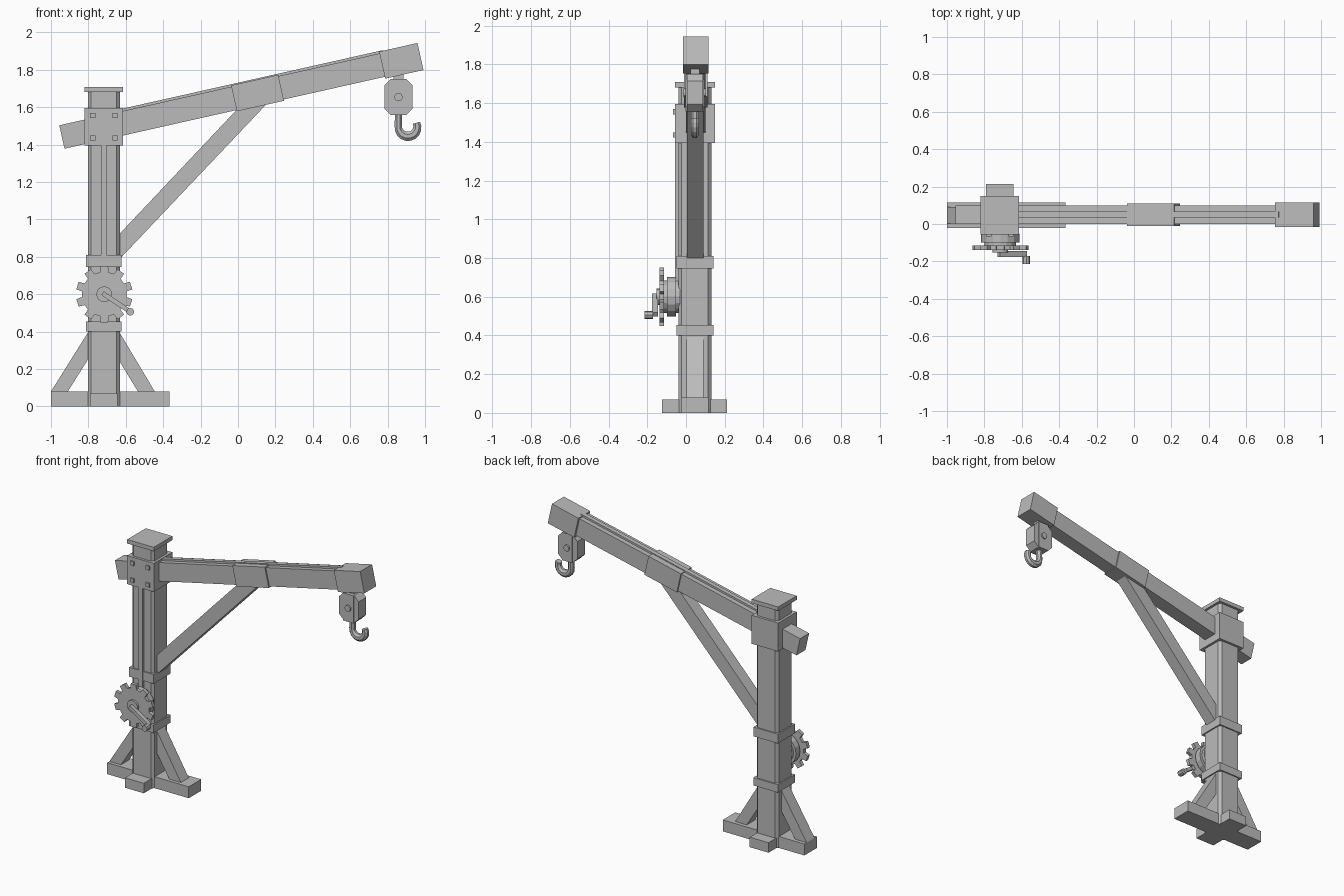
import bpy, bmesh
from math import sin, cos, pi, atan2, radians
from mathutils import Matrix, Vector

cube = bpy.data.objects.get("Cube")
if cube:
    bpy.data.objects.remove(cube, do_unlink=True)

grey = bpy.data.materials.new("plain_grey")
grey.use_nodes = True
COLOUR = (0.5, 0.5, 0.5, 1)
grey.diffuse_color = COLOUR
grey.node_tree.nodes["Principled BSDF"].inputs["Base Color"].default_value = COLOUR

PX, PY = -0.717, 0.046            # post centre
BEAM = Vector((0.0, 0.05, 1.652))  # point on the beam axis
TILT = atan2(0.2244, 1)


def add(name, bm, matrix=Matrix()):
    bmesh.ops.recalc_face_normals(bm, faces=bm.faces)
    me = bpy.data.meshes.new(name)
    bm.to_mesh(me)
    bm.free()
    me.materials.append(grey)
    ob = bpy.data.objects.new(name, me)
    ob.matrix_world = matrix
    bpy.context.collection.objects.link(ob)
    return ob


def prism(name, pts, y0, y1, matrix=Matrix()):
    """Extrude an x-z outline along y."""
    bm = bmesh.new()
    face = bm.faces.new([bm.verts.new((x, y0, z)) for x, z in pts])
    ext = bmesh.ops.extrude_face_region(bm, geom=[face])["geom"]
    moved = [v for v in ext if isinstance(v, bmesh.types.BMVert)]
    bmesh.ops.translate(bm, verts=moved, vec=(0, y1 - y0, 0))
    return add(name, bm, matrix)


def box(name, x0, x1, y0, y1, z0, z1, matrix=Matrix()):
    return prism(name, [(x0, z0), (x1, z0), (x1, z1), (x0, z1)], y0, y1, matrix)


def disc(name, x, z, r, y0, y1, sides=16):
    pts = [(x + r * cos(2 * pi * i / sides), z + r * sin(2 * pi * i / sides))
           for i in range(sides)]
    return prism(name, pts, y0, y1)


def collar(name, half, z0, z1):
    return box(name, PX - half, PX + half, PY - half, PY + half, z0, z1)


# Crossed feet
box("foot_long", -1, -0.367, -0.022, 0.116, 0, 0.08)
box("foot_cross", PX - 0.073, PX + 0.073, -0.125, 0.213, 0, 0.07)

# Post with chamfered corners
post = collar("post", 0.086, 0, 1.68)
bm = bmesh.new()
bm.from_mesh(post.data)
upright = [e for e in bm.edges if abs(e.verts[0].co.z - e.verts[1].co.z) > 1]
bmesh.ops.bevel(bm, geom=upright, offset=0.018, segments=1, affect='EDGES')
bm.to_mesh(post.data)
bm.free()

# Collars, head bracket and cap
collar("lower_band", 0.095, 0.40, 0.455)
collar("upper_band", 0.095, 0.745, 0.81)
collar("head_bracket", 0.103, 1.395, 1.595)
collar("post_cap", 0.103, 1.68, 1.708)
for sx in (-1, 1):
    for sz in (-1, 1):
        x, z = PX + sx * 0.06, 1.495 + sz * 0.06
        box("bracket_rivet", x - 0.014, x + 0.014, -0.067, -0.05, z - 0.014, z + 0.014)

# Foot braces and the long diagonal strut
prism("foot_brace_right", [(-1, 0.08), (-0.91, 0.08), (-0.79, 0.27), (-0.79, 0.415)], 0.002, 0.09)
prism("foot_brace_left", [(-0.445, 0.08), (-0.535, 0.08), (-0.645, 0.26), (-0.645, 0.415)], 0.002, 0.09)
prism("boom_strut", [(-0.65, 0.77), (-0.65, 0.905), (0.02, 1.615), (0.175, 1.64)], 0.004, 0.09)

# Tilted boom, built along its own axis
tilt = Matrix.Translation(BEAM) @ Matrix.Rotation(-TILT, 4, 'Y')
box("boom", -0.965, 0.95, -0.05, 0.05, -0.064, 0.064, tilt)
box("boom_sleeve", -0.022, 0.236, -0.06, 0.06, -0.071, 0.071, tilt)
box("boom_end", 0.79, 1.0, -0.066, 0.066, -0.074, 0.074, tilt)
box("boom_rope", -0.66, 0.81, -0.016, 0.016, 0.05, 0.077, tilt)
box("post_rope", PX - 0.015, PX + 0.015, -0.056, -0.03, 0.6, 1.42)

# Winch drum, gear and crank
GX, GZ = -0.715, 0.6
disc("winch_drum", GX, GZ, 0.085, -0.118, -0.03)
disc("drum_flange", GX, GZ, 0.103, -0.098, -0.052)
TEETH = 10
outline = []
for i in range(TEETH):
    for off, r in ((-0.3, 0.12), (-0.22, 0.152), (0.22, 0.152), (0.3, 0.12)):
        a = pi / 2 + (i + off) * 2 * pi / TEETH
        outline.append((GX + r * cos(a), GZ + r * sin(a)))
prism("winch_gear", outline, -0.138, -0.114)
disc("winch_hub", GX, GZ, 0.042, -0.152, -0.11)
HX, HZ = -0.576, 0.506
swing = Matrix.Translation((GX, 0, GZ)) @ Matrix.Rotation(-atan2(HZ - GZ, HX - GX), 4, 'Y')
box("crank_arm", -0.01, 0.165, -0.176, -0.145, -0.012, 0.012, swing)
disc("crank_handle", HX, HZ, 0.021, -0.215, -0.17, 8)

# Pulley block below the boom end
KX, KZ = 0.858, 1.654
w, h, c = 0.076, 0.097, 0.036
block = [(w, c - h), (w, h - c), (w - c, h), (c - w, h),
         (-w, h - c), (-w, c - h), (c - w, -h), (w - c, -h)]
prism("pulley_block", [(KX + x, KZ + z) for x, z in block], 0.004, 0.088)
box("pulley_strap", KX - 0.04, KX + 0.04, -0.002, 0.094, KZ - h, KZ + h)
box("pulley_hanger", KX - 0.027, KX + 0.027, 0.022, 0.07, KZ + 0.08, 1.81)
disc("pulley_pin", KX, KZ, 0.022, -0.012, 0.104, 12)

# Hook: a flat bar swept along a J, narrowing to the tip
path = [(KX, 1.57, 0.021)]
for i in range(11):
    t = i / 10
    a = pi + t * radians(205)
    path.append((KX + 0.05 + 0.051 * cos(a), 1.495 + 0.051 * sin(a), 0.021 + 0.006 * sin(pi * t)))
bm = bmesh.new()
rings = []
for i, (x, z, r) in enumerate(path):
    p, n = path[max(i - 1, 0)], path[min(i + 1, len(path) - 1)]
    d = Vector((n[0] - p[0], 0, n[1] - p[1])).normalized()
    side = Vector((d.z, 0, -d.x))
    ring = []
    for k in range(8):
        a = (k + 0.5) * pi / 4
        ring.append(bm.verts.new(Vector((x, 0.046, z)) + side * r * cos(a) + Vector((0, 0.023 * sin(a), 0))))
    rings.append(ring)
for a, b in zip(rings, rings[1:]):
    for k in range(8):
        bm.faces.new((a[k], a[k - 1], b[k - 1], b[k]))
bm.faces.new(rings[0])
bm.faces.new(rings[-1])
add("hook", bm)
